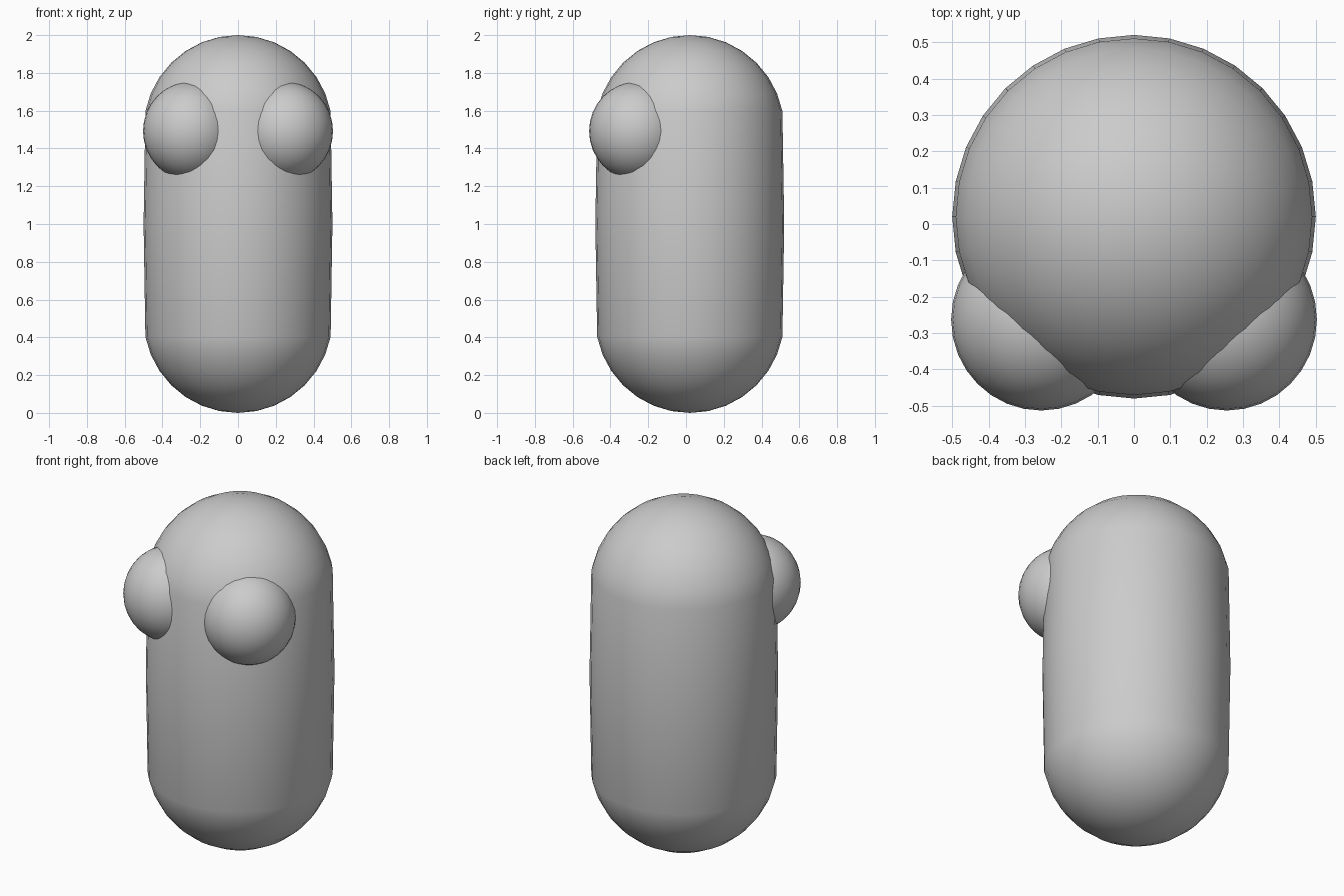
import bpy, bmesh
from mathutils import Vector

if "Cube" in bpy.data.objects:
    bpy.data.objects.remove(bpy.data.objects["Cube"])


def uv_ball(name, centre, radii, stretch=0.0):
    """Smooth 32x16 ball; the halves are pushed apart by 'stretch' to make a capsule."""
    bm = bmesh.new()
    bmesh.ops.create_uvsphere(bm, u_segments=32, v_segments=16, radius=1.0)
    for v in bm.verts:
        z = v.co.z
        shift = 0.0 if abs(z) < 1e-4 else (stretch if z > 0 else -stretch)
        v.co = Vector((v.co.x * radii[0], v.co.y * radii[1], z * radii[2] + shift))
    for f in bm.faces:
        f.smooth = True
    mesh = bpy.data.meshes.new(name)
    bm.to_mesh(mesh)
    bm.free()
    obj = bpy.data.objects.new(name, mesh)
    obj.location = centre
    bpy.context.collection.objects.link(obj)
    return obj


# capsule body, with the middle ring left at mid height
uv_ball("body", (0, 0.02, 1.0), (0.5, 0.5, 0.5), stretch=0.5)

# pair of bulging eyes sunk into the upper front
for side, label in ((-1, "left"), (1, "right")):
    uv_ball(label + "_eye", (side * 0.255, -0.263, 1.492), (0.248, 0.25, 0.259))
